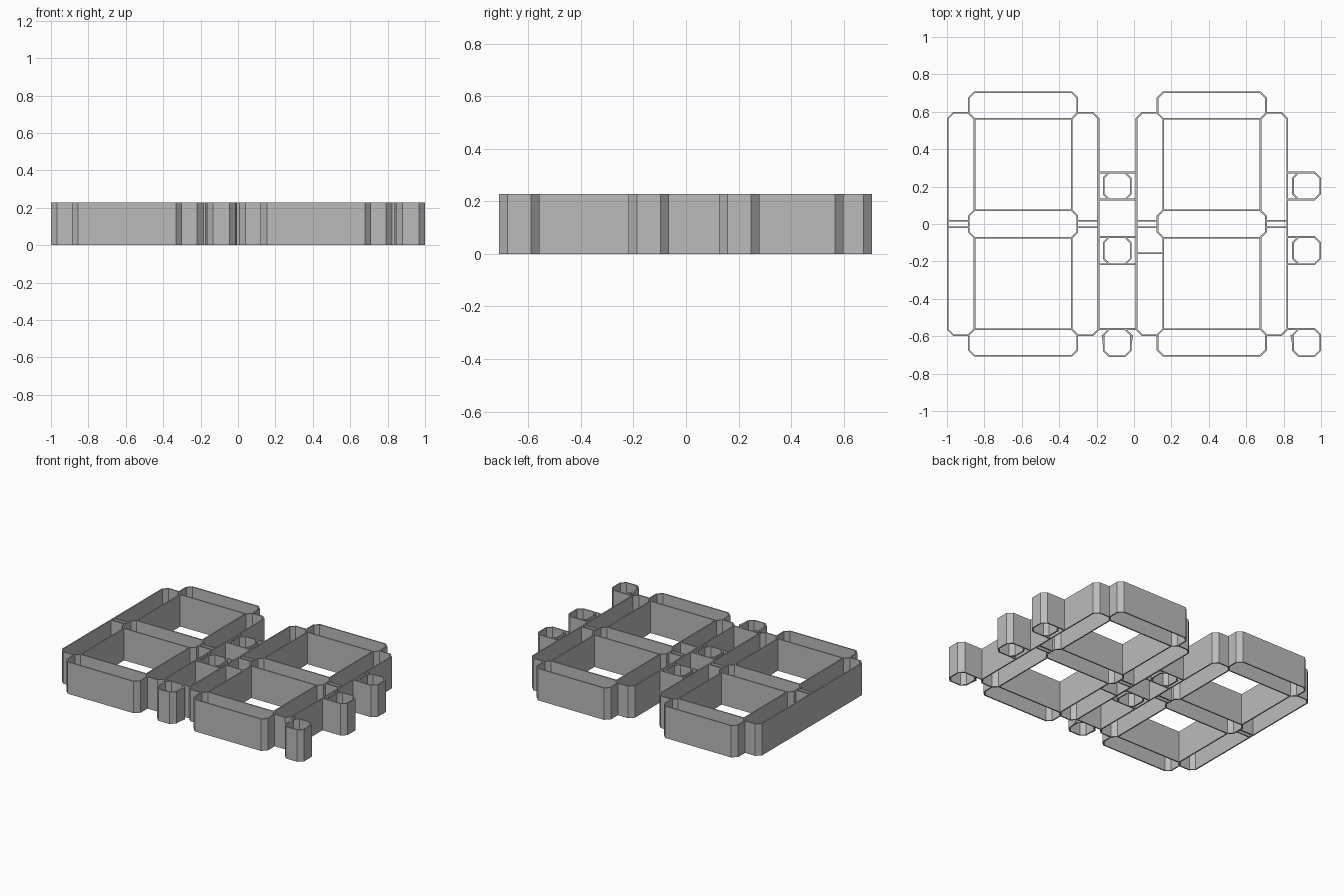
import bpy
import bmesh
from mathutils import Vector

HEIGHT = 0.228   # wall height
THICK = 0.009    # wall thickness
BEVEL = 0.03     # corner cut
OUT_X, SEG_X, IN_X = 0.403, 0.29, 0.26          # half widths of a digit
TOP_Y, SIDE_Y, IN_Y = 0.704, 0.594, 0.562       # half heights of a digit
MID_Y, SLOT_Y = 0.073, 0.017
DOT = 0.0725     # half size of a dot
DIGITS = {"left": 0.416, "right": -0.593}
DOT_ROWS = {"upper": 0.203, "middle": -0.142, "lower": -0.634}

cube = bpy.data.objects.get("Cube")
if cube:
    bpy.data.objects.remove(cube, do_unlink=True)

grey = bpy.data.materials.new("plain grey")
grey.use_nodes = True
colour = (0.5, 0.5, 0.5, 1)
grey.diffuse_color = colour
grey.node_tree.nodes["Principled BSDF"].inputs["Base Color"].default_value = colour


def wall(name, points, closed=False):
    """Thin upright wall of constant thickness along a path, with mitred corners."""
    pts = [Vector(p) for p in points]
    n = len(pts)
    left, right = [], []
    for i, p in enumerate(pts):
        before = (p - pts[i - 1]).normalized() if closed or i > 0 else None
        after = (pts[(i + 1) % n] - p).normalized() if closed or i < n - 1 else None
        before, after = before or after, after or before
        n1 = Vector((-before.y, before.x))
        n2 = Vector((-after.y, after.x))
        mitre = (n1 + n2).normalized()
        offset = mitre * (THICK / 2 / mitre.dot(n1))
        left.append(p + offset)
        right.append(p - offset)
    bm = bmesh.new()
    rings = [[bm.verts.new((q.x, q.y, z)) for z in (0, HEIGHT) for q in side]
             for side in (left, right)]
    a, b = rings
    for i in range(n if closed else n - 1):
        j = (i + 1) % n
        bm.faces.new((a[i], a[j], a[n + j], a[n + i]))
        bm.faces.new((b[i], b[j], b[n + j], b[n + i]))
        bm.faces.new((a[i], a[j], b[j], b[i]))
        bm.faces.new((a[n + i], a[n + j], b[n + j], b[n + i]))
    if not closed:
        for i in (0, n - 1):
            bm.faces.new((a[i], a[n + i], b[n + i], b[i]))
    bmesh.ops.recalc_face_normals(bm, faces=bm.faces)
    mesh = bpy.data.meshes.new(name)
    bm.to_mesh(mesh)
    bm.free()
    mesh.materials.append(grey)
    obj = bpy.data.objects.new(name, mesh)
    bpy.context.collection.objects.link(obj)
    return obj


def octagon(name, cx, cy, hx, hy):
    """Closed rectangular wall with cut corners."""
    sx, sy = hx - BEVEL, hy - BEVEL
    pts = [(hx, -sy), (hx, sy), (sx, hy), (-sx, hy),
           (-hx, sy), (-hx, -sy), (-sx, -hy), (sx, -hy)]
    return wall(name, [(cx + x, cy + y) for x, y in pts], closed=True)


# Two digits, each with three bars, two outer walls and the inner side walls
bar_half = (TOP_Y - IN_Y) / 2
bar_y = (TOP_Y + IN_Y) / 2
for side, cx in DIGITS.items():
    octagon(side + "_digit_top_bar", cx, bar_y, SEG_X, bar_half)
    octagon(side + "_digit_middle_bar", cx, 0, SEG_X, MID_Y)
    octagon(side + "_digit_bottom_bar", cx, -bar_y, SEG_X, bar_half)
    for s, edge in ((1, "left"), (-1, "right")):
        label = f"{side}_digit_{edge}"
        outer = [(SEG_X, SIDE_Y), (OUT_X - BEVEL, SIDE_Y), (OUT_X, SIDE_Y - BEVEL)]
        outer += [(x, -y) for x, y in reversed(outer)]
        wall(label + "_outer_wall", [(cx + s * x, y) for x, y in outer])
        for v, level in ((1, "upper"), (-1, "lower")):
            x = cx + s * IN_X
            wall(f"{label}_{level}_inner_wall", [(x, v * IN_Y), (x, v * MID_Y)])
            wall(f"{label}_{level}_divider",
                 [(cx + s * SEG_X, v * SLOT_Y), (cx + s * OUT_X, v * SLOT_Y)])

# Cross wall inside the lower side cell of one digit
cx = DIGITS["left"]
wall("cell_cross_wall", [(cx - OUT_X, -0.157), (cx - IN_X, -0.157)])

# Dots and the ties that join them to the digits
flat = DOT - BEVEL
for column, cx, anchors in (
        ("centre", -0.09, ((-1, DIGITS["right"] + OUT_X), (1, DIGITS["left"] - OUT_X))),
        ("outer", 0.923, ((-1, DIGITS["left"] + OUT_X),))):
    for row, cy in DOT_ROWS.items():
        name = f"{column}_{row}_dot"
        octagon(name, cx, cy, DOT, DOT)
        for s, anchor in anchors:
            edge = "left" if s > 0 else "right"
            wall(f"{name}_{edge}_back_tie",
                 [(anchor, cy + DOT), (cx + s * flat, cy + DOT)])
            if row == "lower":
                wall(f"{name}_{edge}_brace",
                     [(anchor + s * -0.022, -SIDE_Y), (cx + s * DOT, cy - 0.01)])
            else:
                wall(f"{name}_{edge}_front_tie",
                     [(anchor, cy - DOT), (cx + s * flat, cy - DOT)])
